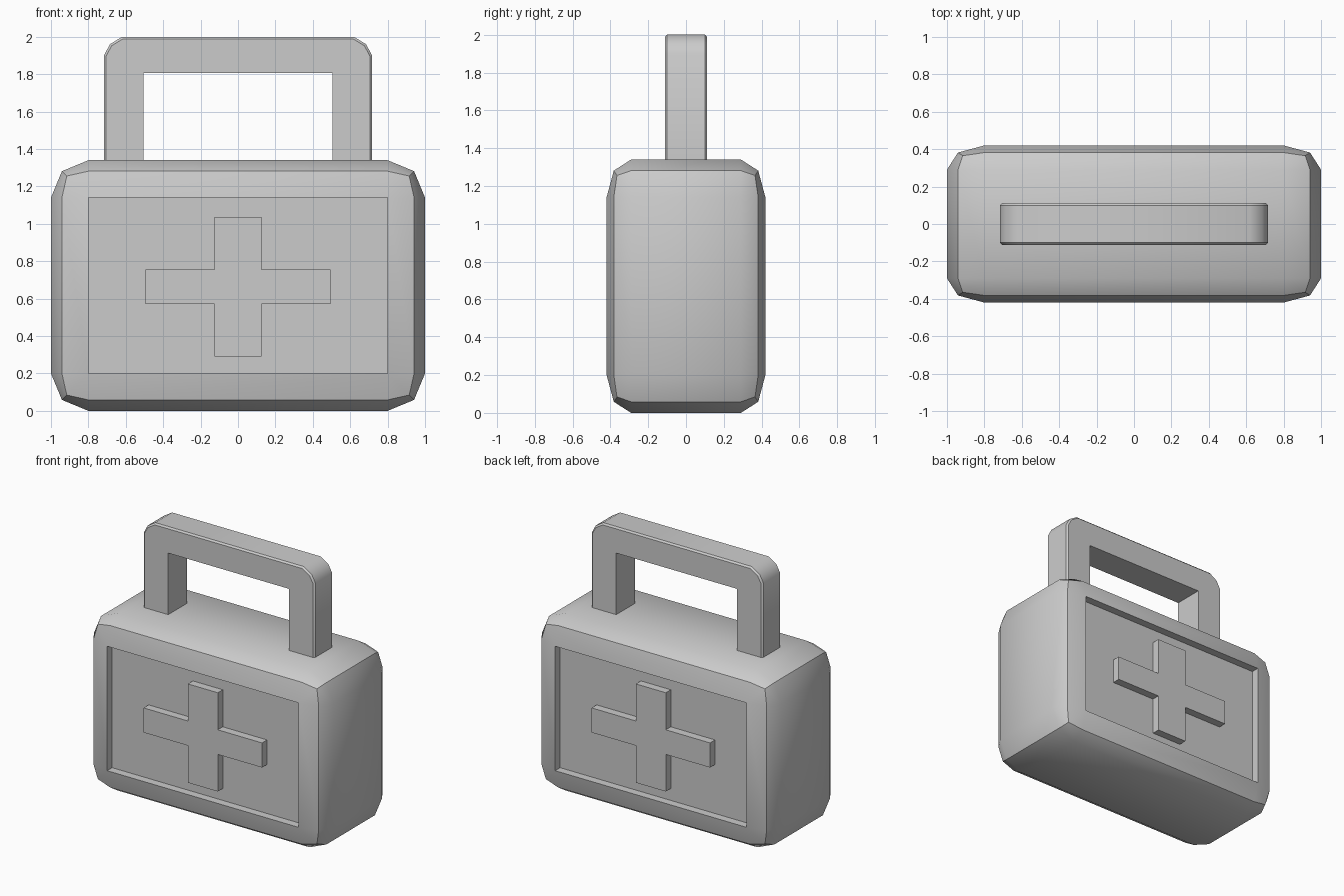
import bpy, bmesh
from mathutils import Vector

if "Cube" in bpy.data.objects:
    bpy.data.objects.remove(bpy.data.objects["Cube"])


def finish(bm, name, angle=0.61):
    bmesh.ops.recalc_face_normals(bm, faces=bm.faces[:])
    mesh = bpy.data.meshes.new(name)
    bm.to_mesh(mesh)
    bm.free()
    obj = bpy.data.objects.new(name, mesh)
    bpy.context.collection.objects.link(obj)
    bpy.ops.object.select_all(action='DESELECT')
    obj.select_set(True)
    bpy.context.view_layer.objects.active = obj
    bpy.ops.object.shade_smooth_by_angle(angle=angle)
    return obj


def prism(points, y0, y1):
    """Extrude an x/z outline from y0 to y1."""
    bm = bmesh.new()
    face = bm.faces.new([bm.verts.new((x, y0, z)) for x, z in points])
    new = bmesh.ops.extrude_face_region(bm, geom=[face], use_keep_orig=True)['geom']
    for v in new:
        if isinstance(v, bmesh.types.BMVert):
            v.co.y = y1
    return bm


# Case body: bevelled box squashed in depth, recessed panels front and back
W, D, H, R, SQUASH = 1.0, 0.42, 1.34, 0.2, 0.65
bm = bmesh.new()
bmesh.ops.create_cube(bm, size=2)
bmesh.ops.scale(bm, vec=(W, D / SQUASH, H / 2), verts=bm.verts[:])
bmesh.ops.bevel(bm, geom=bm.edges[:], offset=R, offset_type='OFFSET',
                segments=2, profile=0.5, affect='EDGES')
bmesh.ops.scale(bm, vec=(1, SQUASH, 1), verts=bm.verts[:])
bmesh.ops.translate(bm, vec=(0, 0, H / 2), verts=bm.verts[:])
bm.normal_update()
panels = [f for f in bm.faces if abs(f.normal.y) > 0.999]
for f in bmesh.ops.extrude_discrete_faces(bm, faces=panels)['faces']:
    sign = 1 if f.calc_center_median().y > 0 else -1
    bmesh.ops.translate(bm, vec=Vector((0, -0.06 * sign, 0)), verts=f.verts[:])
finish(bm, "case_body")

# Raised crosses, flush with the panel rims
a, ax, az, t, zc = 0.125, 0.495, 0.373, 0.093, 0.663
cross = [(-a, zc - az), (a, zc - az), (a, zc - t), (ax, zc - t),
         (ax, zc + t), (a, zc + t), (a, zc + az), (-a, zc + az),
         (-a, zc + t), (-ax, zc + t), (-ax, zc - t), (-a, zc - t)]
for side, s in (("front", -1), ("back", 1)):
    finish(prism(cross, s * D, s * (D - 0.06)), side + "_cross")

# Handle: arch outline with clipped outer corners and a fine chamfer outside
outer = [(0.717, 1.33), (0.717, 1.9), (0.685, 1.96), (0.62, 2.0)]
inner = [(0.505, 1.33), (0.505, 1.805)]
outline = outer + [(-x, z) for x, z in reversed(outer)]
outline += [(-x, z) for x, z in inner] + inner[::-1]
bm = prism(outline, -0.112, 0.112)
rim = [e for e in bm.edges
       if abs(e.verts[0].co.y - e.verts[1].co.y) < 1e-4
       and all(abs(v.co.x) > 0.6 or v.co.z > 1.85 for v in e.verts)]
bmesh.ops.bevel(bm, geom=rim, offset=0.012, offset_type='OFFSET',
                segments=1, affect='EDGES')
finish(bm, "carry_handle")
